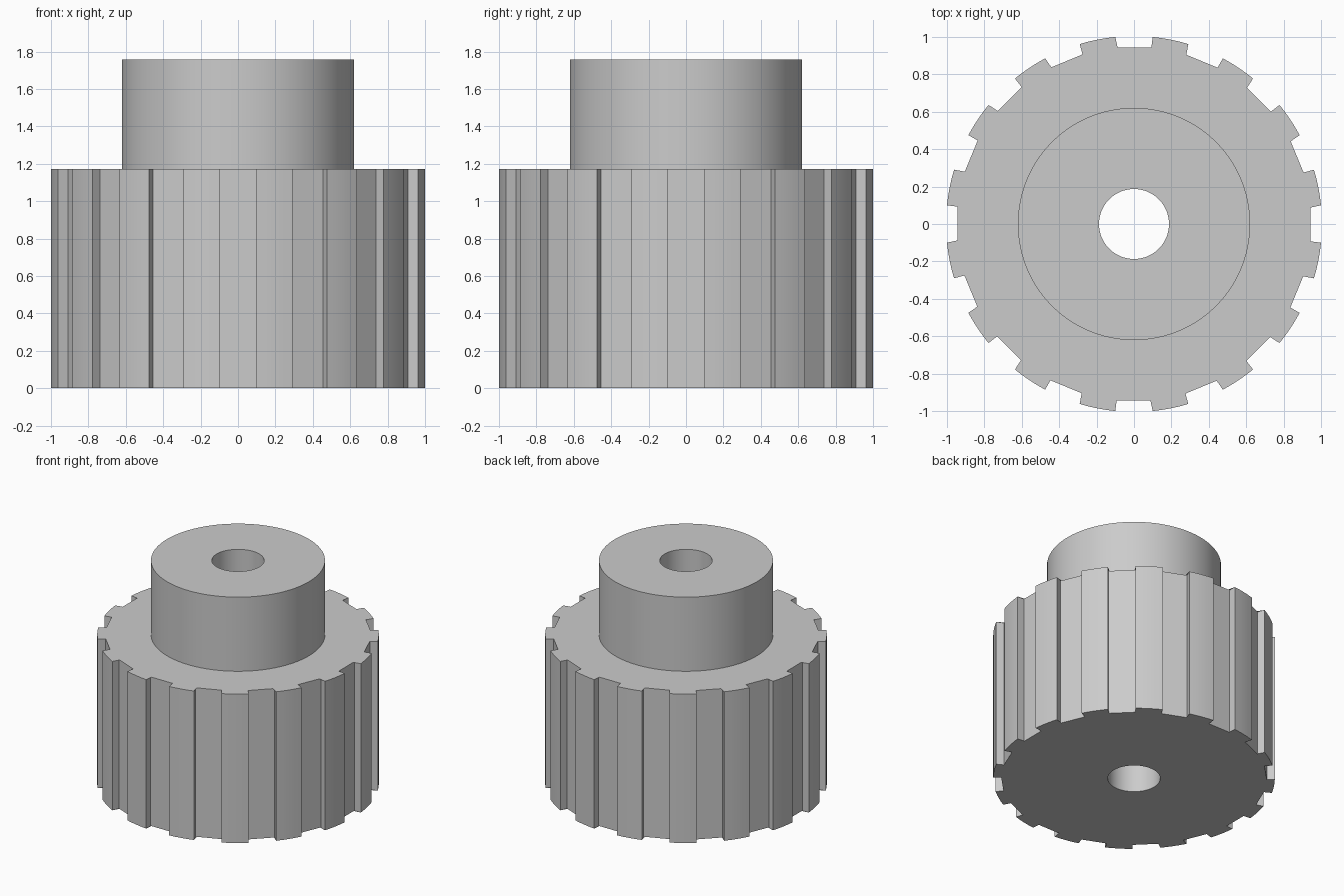
import bpy, bmesh
from math import cos, sin, asin, sqrt, tau, radians

if "Cube" in bpy.data.objects:
    bpy.data.objects.remove(bpy.data.objects["Cube"])

TEETH, ARC = 16, 4
SLOT, FLOOR = 0.1, 0.943
RIM = sqrt(1 + SLOT ** 2)
PITCH = tau / TEETH
BODY_TOP, HUB_TOP = 1.173, 1.757
HUB_R, BORE_R = 0.621, 0.187


def polar(r, a):
    return r * cos(a), r * sin(a)


def toothed_outline():
    """Rim with a flat-floored slot centred on each pitch."""
    edge = asin(SLOT / RIM)
    deep = sqrt(FLOOR ** 2 + SLOT ** 2)
    corner = asin(SLOT / deep)
    pts = []
    for i in range(TEETH):
        a = i * PITCH
        pts += [polar(deep, a - corner), polar(deep, a + corner)]
        pts += [polar(RIM, a + edge + (PITCH - 2 * edge) * k / ARC) for k in range(ARC + 1)]
    return pts


outline = toothed_outline()
COUNT = len(outline)


def circle(r):
    return [polar(r, tau * (i - 0.5) / COUNT) for i in range(COUNT)]


# Closed section: underside, toothed wall, shoulder, hub, top and bore
bm = bmesh.new()
sections = [(circle(BORE_R), 0), (outline, 0), (outline, BODY_TOP),
            (circle(HUB_R), BODY_TOP), (circle(HUB_R), HUB_TOP), (circle(BORE_R), HUB_TOP)]
loops = [[bm.verts.new((x, y, z)) for x, y in pts] for pts, z in sections]
for lower, upper in zip(loops, loops[1:] + loops[:1]):
    for i in range(COUNT):
        j = (i + 1) % COUNT
        bm.faces.new((lower[i], lower[j], upper[j], upper[i]))
bmesh.ops.recalc_face_normals(bm, faces=bm.faces)

mesh = bpy.data.meshes.new("toothed_pulley")
bm.to_mesh(mesh)
bm.free()
pulley = bpy.data.objects.new("toothed_pulley", mesh)
bpy.context.collection.objects.link(pulley)

# Plain grey finish
grey = bpy.data.materials.new("plain grey")
grey.use_nodes = True
colour = (0.6, 0.6, 0.6, 1)
grey.diffuse_color = colour
grey.node_tree.nodes["Principled BSDF"].inputs["Base Color"].default_value = colour
mesh.materials.append(grey)

bpy.context.view_layer.objects.active = pulley
pulley.select_set(True)
bpy.ops.object.shade_smooth_by_angle(angle=radians(30))
